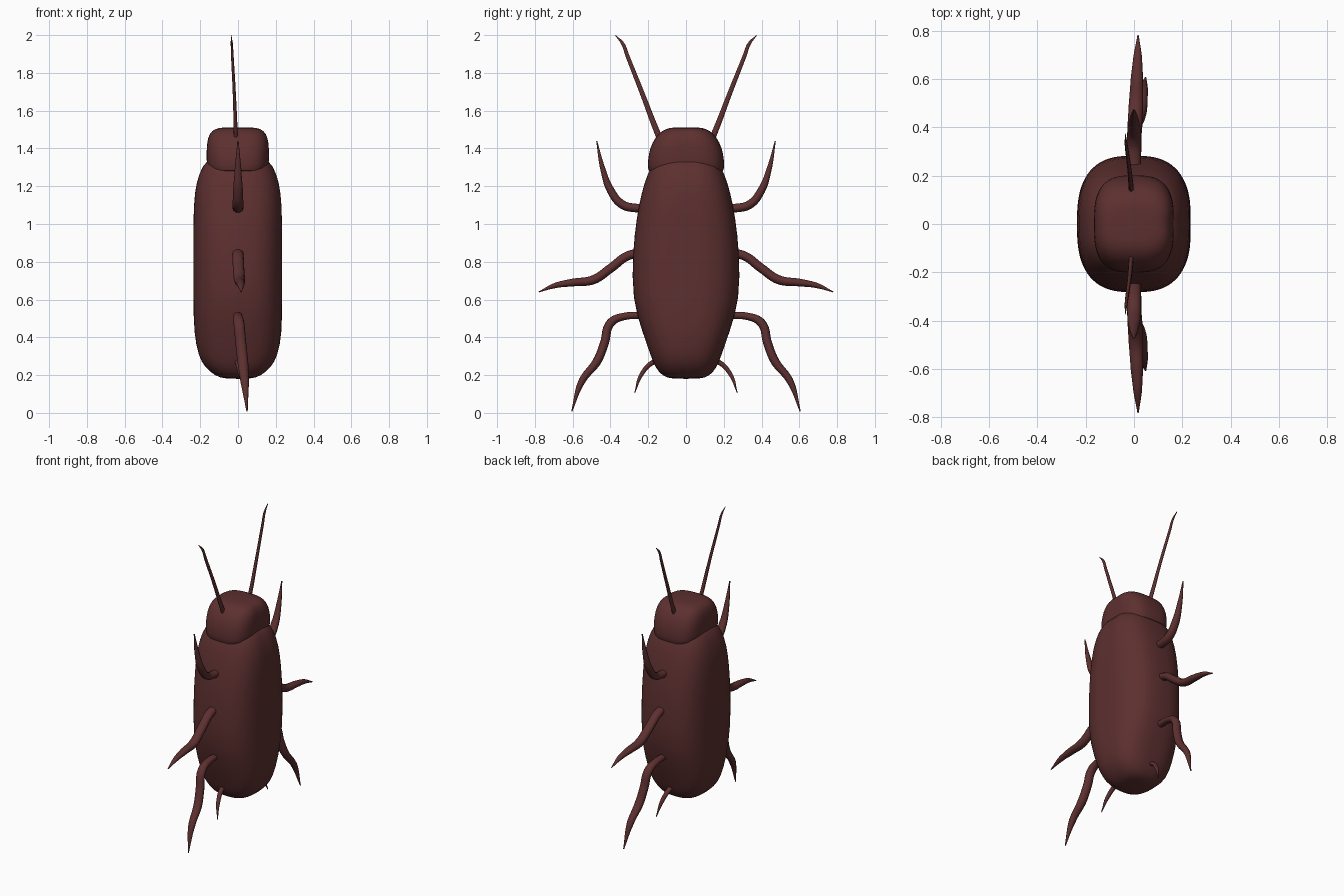
import bpy, bmesh, math

cube = bpy.data.objects.get("Cube")
if cube:
    bpy.data.objects.remove(cube, do_unlink=True)

# One dark red-brown shell colour
shell = bpy.data.materials.new("dark_red_brown")
shell.use_nodes = True
colour = (0.11, 0.029, 0.029, 1)
shell.diffuse_color = colour
bsdf = shell.node_tree.nodes["Principled BSDF"]
bsdf.inputs["Base Color"].default_value = colour
bsdf.inputs["Roughness"].default_value = 0.6

SEGMENTS = 40


def finish(obj):
    bpy.ops.object.select_all(action='DESELECT')
    obj.select_set(True)
    bpy.context.view_layer.objects.active = obj
    bpy.ops.object.shade_smooth_by_angle(angle=math.radians(60))


def loft(name, rings, power, seam_from):
    """Stack rounded-square rings (z, half x, half y), with a shallow seam on +x."""
    bm = bmesh.new()
    loops = []
    for z, hx, hy in rings:
        loop = []
        for i in range(SEGMENTS):
            a = math.tau * i / SEGMENTS
            c, s = math.cos(a), math.sin(a)
            x = math.copysign(abs(c) ** (2 / power), c) * hx
            y = math.copysign(abs(s) ** (2 / power), s) * hy
            if i == 0 and z > seam_from:
                x -= 0.005
            loop.append(bm.verts.new((x, y, z)))
        loops.append(loop)
    for low, high in zip(loops, loops[1:]):
        for i in range(SEGMENTS):
            j = (i + 1) % SEGMENTS
            bm.faces.new((low[i], low[j], high[j], high[i]))
    bm.faces.new(loops[0][::-1])
    bm.faces.new(loops[-1])
    mesh = bpy.data.meshes.new(name)
    bm.to_mesh(mesh)
    bm.free()
    mesh.materials.append(shell)
    obj = bpy.data.objects.new(name, mesh)
    bpy.context.collection.objects.link(obj)
    sub = obj.modifiers.new("smooth", 'SUBSURF')
    sub.levels = sub.render_levels = 1
    finish(obj)


def limb(name, points, radius, side, flatten=1.2):
    """Tapering curved tube through (x, y, z, thickness) points."""
    curve = bpy.data.curves.new(name, 'CURVE')
    curve.dimensions = '3D'
    curve.bevel_depth = radius
    curve.bevel_resolution = 3
    curve.resolution_u = 8
    curve.use_fill_caps = True
    spline = curve.splines.new('BEZIER')
    spline.bezier_points.add(len(points) - 1)
    for bp, (x, y, z, thick) in zip(spline.bezier_points, points):
        bp.co = (x / flatten, y * side, z)
        bp.radius = thick
        bp.handle_left_type = bp.handle_right_type = 'AUTO'
    curve.materials.append(shell)
    obj = bpy.data.objects.new(name, curve)
    obj.scale.x = flatten
    bpy.context.collection.objects.link(obj)
    bpy.ops.object.select_all(action='DESELECT')
    obj.select_set(True)
    bpy.context.view_layer.objects.active = obj
    bpy.ops.object.convert(target='MESH')
    finish(bpy.context.object)


# Body and head
loft("body", [(0.18, 0.07, 0.08), (0.195, 0.12, 0.125), (0.24, 0.175, 0.163),
              (0.30, 0.21, 0.186), (0.42, 0.234, 0.228), (0.60, 0.237, 0.287),
              (0.85, 0.237, 0.283), (1.03, 0.237, 0.263), (1.17, 0.231, 0.235),
              (1.27, 0.207, 0.203), (1.34, 0.168, 0.165), (1.37, 0.09, 0.09)],
     2.7, 0.58)
loft("head", [(1.272, 0.14, 0.18), (1.278, 0.155, 0.199), (1.31, 0.166, 0.203),
              (1.37, 0.167, 0.199), (1.43, 0.165, 0.180), (1.48, 0.152, 0.147),
              (1.505, 0.122, 0.105), (1.512, 0.08, 0.07)],
     3.0, 0)

# Legs, tail feelers and antennae, mirrored across y
limbs = {
    "front_leg": (0.024, [(0, 0.18, 1.09, 1), (0, 0.27, 1.085, 1), (0, 0.34, 1.105, 1),
                          (0, 0.40, 1.18, 0.9), (0, 0.44, 1.29, 0.6), (0, 0.473, 1.44, 0.12)]),
    "middle_leg": (0.025, [(0, 0.2, 0.845, 1), (0, 0.30, 0.835, 1), (0.003, 0.40, 0.765, 1),
                           (0.008, 0.49, 0.705, 1), (0.012, 0.60, 0.69, 0.85),
                           (0.015, 0.69, 0.675, 0.6), (0.017, 0.78, 0.64, 0.1)]),
    "hind_leg": (0.024, [(0, 0.18, 0.51, 0.8), (0, 0.33, 0.51, 0.85), (0.005, 0.40, 0.475, 1),
                         (0.015, 0.432, 0.37, 1), (0.025, 0.47, 0.275, 1),
                         (0.035, 0.55, 0.17, 0.8), (0.048, 0.605, 0.008, 0.12)]),
    "tail_feeler": (0.014, [(0, 0.10, 0.28, 1), (0, 0.17, 0.27, 1),
                            (0.015, 0.235, 0.205, 0.8), (0.035, 0.272, 0.105, 0.15)]),
    "antenna": (0.018, [(-0.01, 0.11, 1.39, 1), (-0.012, 0.15, 1.48, 0.9),
                        (-0.02, 0.235, 1.70, 0.7), (-0.03, 0.31, 1.89, 0.6),
                        (-0.033, 0.335, 1.955, 0.5), (-0.036, 0.373, 1.998, 0.12)]),
}
for name, (radius, points) in limbs.items():
    for side, label in ((-1, "front_side"), (1, "back_side")):
        flatten = 0.65 if name == "antenna" else 1.2
        limb(name + "_" + label, points, radius, side, flatten)
